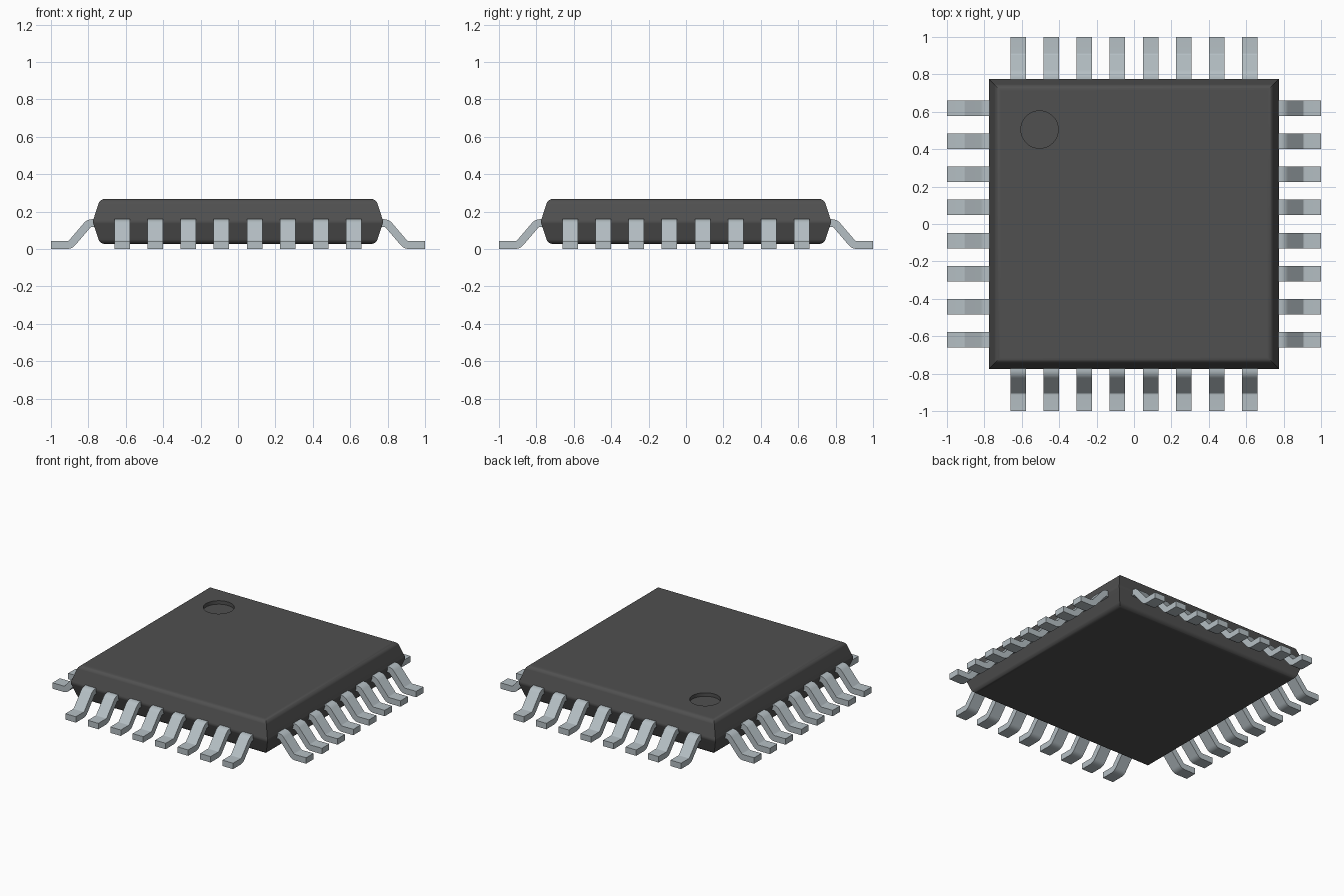
import bpy, bmesh, math
from mathutils import Vector, Matrix

if "Cube" in bpy.data.objects:
    bpy.data.objects.remove(bpy.data.objects["Cube"])


def material(name, rgb, rough, metal=0.0):
    m = bpy.data.materials.new(name)
    m.use_nodes = True
    m.diffuse_color = (*rgb, 1)
    bsdf = m.node_tree.nodes["Principled BSDF"]
    bsdf.inputs["Base Color"].default_value = (*rgb, 1)
    bsdf.inputs["Roughness"].default_value = rough
    return m


DARK = material("dark grey plastic", (0.08, 0.08, 0.08), 0.6)
METAL = material("silver grey metal", (0.46, 0.52, 0.55), 0.4)


def make_object(name, bm, mat):
    bmesh.ops.recalc_face_normals(bm, faces=bm.faces)
    mesh = bpy.data.meshes.new(name)
    bm.to_mesh(mesh)
    bm.free()
    mesh.materials.append(mat)
    ob = bpy.data.objects.new(name, mesh)
    bpy.context.collection.objects.link(ob)
    return ob


def select(ob):
    bpy.ops.object.select_all(action='DESELECT')
    ob.select_set(True)
    bpy.context.view_layer.objects.active = ob


def round_path(points, radius, steps):
    """Replace each inner corner of a polyline by an arc."""
    pts = [Vector(p) for p in points]
    out = [pts[0]]
    for a, b, c in zip(pts, pts[1:], pts[2:]):
        u, v = (a - b).normalized(), (c - b).normalized()
        half = u.angle(v) / 2
        centre = b + (u + v).normalized() * (radius / math.sin(half))
        start = b + u * (radius / math.tan(half)) - centre
        end = b + v * (radius / math.tan(half)) - centre
        for i in range(steps + 1):
            out.append(centre + start.lerp(end, i / steps).normalized() * radius)
    return out + [pts[-1]]


# Body: square rings stacked along a rounded, bulging side profile
side = round_path([(0.5, 0.027), (0.738, 0.027), (0.777, 0.146),
                   (0.738, 0.267), (0.5, 0.267)], 0.035, 6)[1:-1]
bm = bmesh.new()
rings = [[bm.verts.new((sx * w, sy * w, z))
          for sx, sy in ((1, 1), (-1, 1), (-1, -1), (1, -1))] for w, z in side]
for lo, hi in zip(rings, rings[1:]):
    for i in range(4):
        j = (i + 1) % 4
        bm.faces.new((lo[i], lo[j], hi[j], hi[i]))
bm.faces.new(rings[0])
bm.faces.new(rings[-1])
body = make_object("chip_body", bm, DARK)

# Round orientation dimple sunk into the top
bm = bmesh.new()
bmesh.ops.create_cone(bm, cap_ends=True, segments=48, radius1=0.1, radius2=0.1,
                      depth=0.1, matrix=Matrix.Translation((-0.505, 0.505, 0.292)))
cutter = make_object("dimple_cutter", bm, DARK)
cutter.hide_render = True
cut = body.modifiers.new("dimple", 'BOOLEAN')
cut.operation = 'DIFFERENCE'
cut.solver = 'EXACT'
cut.object = cutter
select(body)
bpy.ops.object.modifier_apply(modifier=cut.name)
bpy.data.objects.remove(cutter)
bpy.ops.object.shade_smooth_by_angle(angle=math.radians(30))
flat = body.modifiers.new("even shading", 'WEIGHTED_NORMAL')
flat.keep_sharp = True

# Leads: bent strips, eight to a side
LEAD_W, LEAD_T, PITCH = 0.083, 0.042, 0.177
path = round_path([(0.70, 0.138), (0.797, 0.138), (0.897, 0.021), (1.0, 0.021)], 0.035, 5)


def lead_strip(bm, offset):
    sections = []
    for i, p in enumerate(path):
        d = (path[min(i + 1, len(path) - 1)] - path[max(i - 1, 0)]).normalized()
        if i in (0, len(path) - 1):
            d = Vector((1, 0))
        n = Vector((-d.y, d.x)) * LEAD_T / 2
        sections.append([bm.verts.new((q.x, offset + s * LEAD_W / 2, q.y))
                         for q, s in ((p + n, 1), (p + n, -1), (p - n, -1), (p - n, 1))])
    for a, b in zip(sections, sections[1:]):
        for i in range(4):
            j = (i + 1) % 4
            bm.faces.new((a[i], a[j], b[j], b[i]))
    bm.faces.new(sections[0])
    bm.faces.new(sections[-1])


for k, name in enumerate(("left_leads", "back_leads", "right_leads", "front_leads")):
    bm = bmesh.new()
    for i in range(8):
        lead_strip(bm, (i - 3.5) * PITCH)
    bmesh.ops.rotate(bm, verts=bm.verts, cent=(0, 0, 0),
                     matrix=Matrix.Rotation(k * math.pi / 2, 3, 'Z'))
    leads = make_object(name, bm, METAL)
    select(leads)
    bpy.ops.object.shade_smooth_by_angle(angle=math.radians(30))
